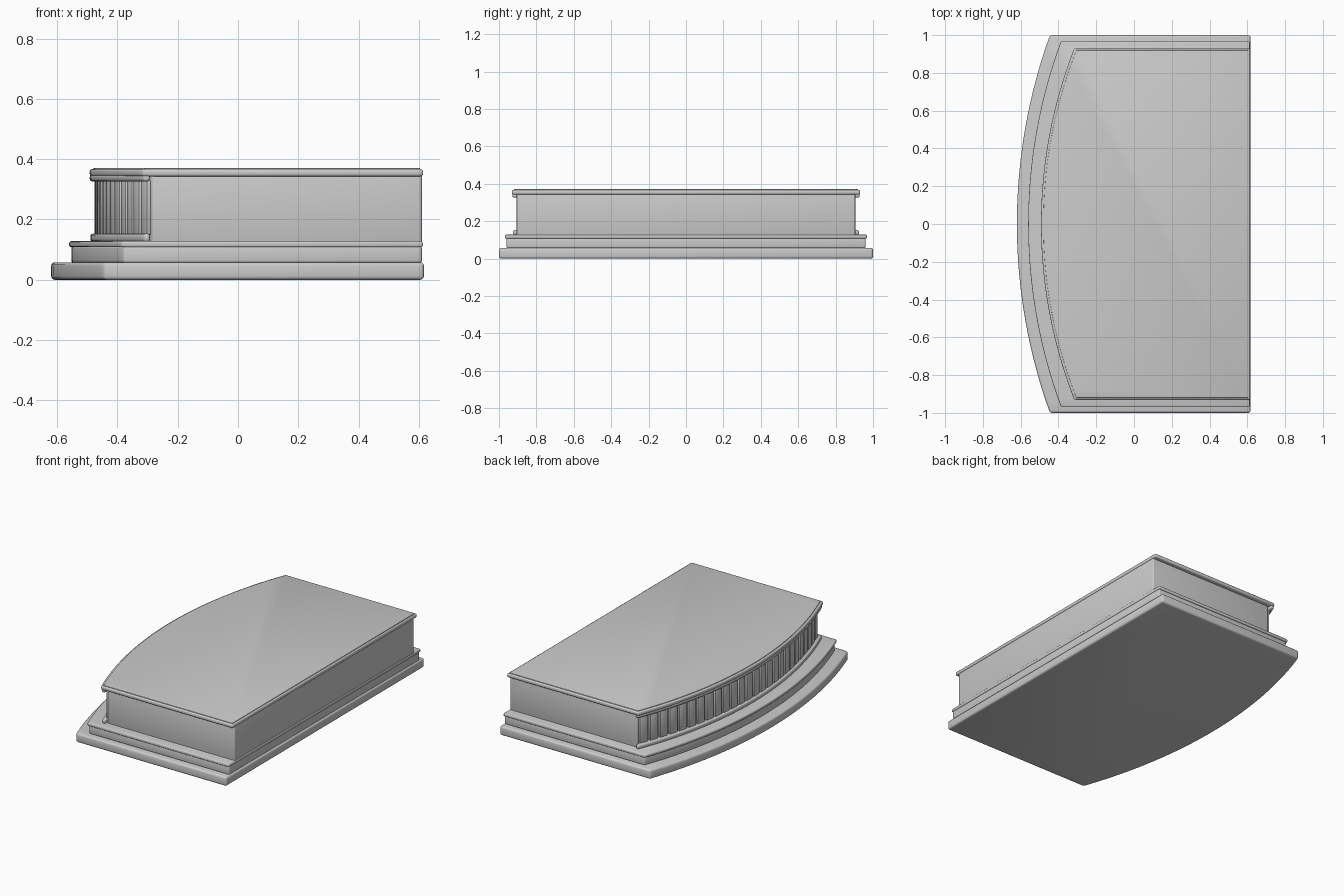
import bpy, bmesh, math
from mathutils import Matrix

if "Cube" in bpy.data.objects:
    bpy.data.objects.remove(bpy.data.objects["Cube"])

grey = bpy.data.materials.new("plain grey")
grey.use_nodes = True
colour = (0.6, 0.6, 0.6, 1)
grey.diffuse_color = colour
grey.node_tree.nodes["Principled BSDF"].inputs["Base Color"].default_value = colour


def arc_points(mid, corner, half, steps):
    """Circular arc bulging to -x, from the -y corner to the +y corner."""
    sag = corner - mid
    radius = (half * half + sag * sag) / (2 * sag)
    sweep = math.asin(half / radius)
    pts = []
    for i in range(steps + 1):
        a = sweep * (2 * i / steps - 1)
        pts.append((mid + radius * (1 - math.cos(a)), radius * math.sin(a), a))
    return pts


def finish(name, bm, bevel=0, segments=3):
    bmesh.ops.recalc_face_normals(bm, faces=bm.faces)
    mesh = bpy.data.meshes.new(name)
    bm.to_mesh(mesh)
    bm.free()
    mesh.materials.append(grey)
    obj = bpy.data.objects.new(name, mesh)
    bpy.context.collection.objects.link(obj)
    bpy.context.view_layer.objects.active = obj
    obj.select_set(True)
    if bevel:
        mod = obj.modifiers.new("rounded edges", "BEVEL")
        mod.width = bevel
        mod.segments = segments
        mod.limit_method = "ANGLE"
        bpy.ops.object.modifier_apply(modifier=mod.name)
    bpy.ops.object.shade_smooth_by_angle(angle=math.radians(35))
    obj.select_set(False)
    return obj


def bowed_slab(name, mid, corner, right, half, z0, z1, bevel=0):
    """Slab with a bowed -x side and a straight +x side."""
    bm = bmesh.new()
    outline = [(x, y) for x, y, a in arc_points(mid, corner, half, 40)]
    outline += [(right, half), (right, -half)]
    face = bm.faces.new([bm.verts.new((x, y, z0)) for x, y in outline])
    grown = bmesh.ops.extrude_face_region(bm, geom=[face])
    top = [v for v in grown["geom"] if isinstance(v, bmesh.types.BMVert)]
    bmesh.ops.translate(bm, verts=top, vec=(0, 0, z1 - z0))
    return finish(name, bm, bevel)


# Stepped plinth
bowed_slab("base_step", -0.62, -0.445, 0.617, 1.0, 0, 0.058, 0.012)
bowed_slab("middle_step", -0.553, -0.38, 0.61, 0.96, 0.056, 0.112, 0.008)
bowed_slab("middle_step_lip", -0.56, -0.387, 0.613, 0.967, 0.108, 0.128, 0.006)

# Main body with a recessed bowed wall
bowed_slab("body", -0.462, -0.285, 0.61, 0.905, 0.12, 0.35, 0.008)

# Mouldings around the bowed wall
bowed_slab("lower_moulding", -0.49, -0.312, -0.292, 0.925, 0.126, 0.153, 0.009)
bowed_slab("upper_moulding", -0.492, -0.314, -0.292, 0.928, 0.326, 0.35, 0.009)

# Top slab and its thin raised panel
bowed_slab("top_slab", -0.492, -0.316, 0.614, 0.931, 0.343, 0.367, 0.008)
bowed_slab("top_panel", -0.48, -0.305, 0.604, 0.92, 0.364, 0.371, 0.002)

# Upright slats along the bowed wall
slats = 26
bm = bmesh.new()
for x, y, a in arc_points(-0.466, -0.291, 0.9, 2 * slats)[1::2]:
    place = (Matrix.Translation((x, y, 0.24)) @ Matrix.Rotation(-a, 4, "Z")
             @ Matrix.Diagonal((0.02, 0.056, 0.18, 1)))
    bmesh.ops.create_cube(bm, size=1, matrix=place)
finish("wall_slats", bm, 0.004, 2)
